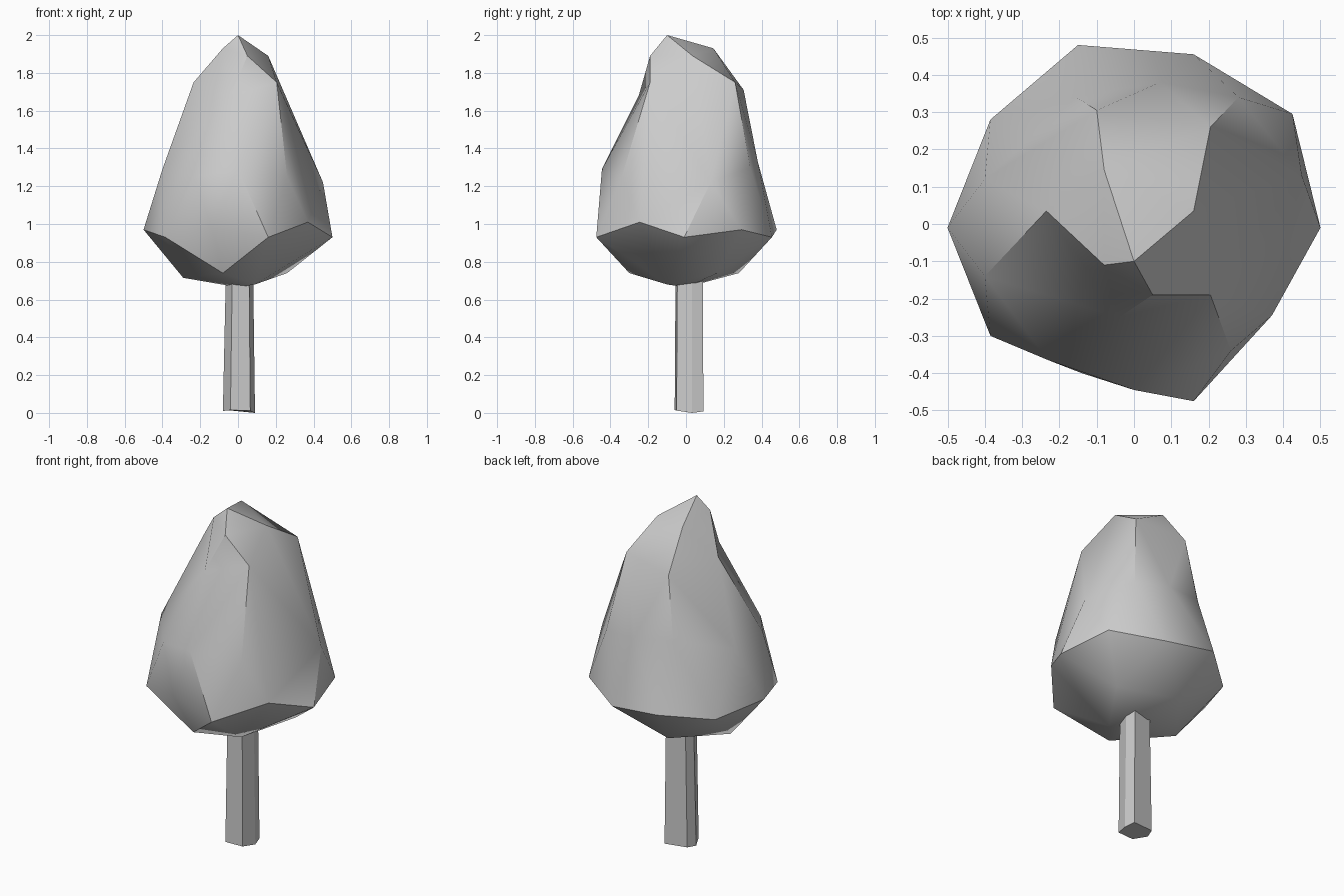
import bpy, bmesh, math
from mathutils import Vector


def make_object(name, bm):
    bmesh.ops.recalc_face_normals(bm, faces=bm.faces)
    mesh = bpy.data.meshes.new(name)
    bm.to_mesh(mesh)
    bm.free()
    ob = bpy.data.objects.new(name, mesh)
    bpy.context.collection.objects.link(ob)
    return ob


# Trunk: slightly tapered, uneven six-sided post with a crooked foot
section = ((-0.08, 0.02, 0.01), (-0.04, -0.06, 0.015), (0.065, -0.05, 0.012),
           (0.09, 0.032, 0.0), (0.075, 0.092, 0.008), (-0.06, 0.075, 0.015))
bm = bmesh.new()
foot = [bm.verts.new(p) for p in section]
top = [bm.verts.new((0.004 + x * 0.84, 0.002 + y * 0.95, 0.78)) for x, y, z in section]
for i in range(6):
    j = (i + 1) % 6
    bm.faces.new((foot[i], foot[j], top[j], top[i]))
bm.faces.new(foot)
bm.faces.new(top)
make_object("trunk", bm)

# Crown: irregular rings, from the underside to the tip
crown = (
    # underside
    (0.0, 0.0, 0.665), (0.09, -0.10, 0.68), (-0.29, 0.0, 0.715),
    (-0.08, -0.30, 0.74), (0.26, 0.165, 0.74), (-0.08, 0.28, 0.74),
    # widest ring
    (0.50, -0.01, 0.93), (0.425, 0.295, 0.97), (0.16, 0.455, 0.93),
    (-0.15, 0.48, 0.97), (-0.385, 0.28, 0.93), (-0.50, -0.01, 0.97),
    (-0.385, -0.30, 0.93), (-0.14, -0.40, 0.98), (0.16, -0.475, 0.93),
    (0.37, -0.245, 1.01),
    # middle ring
    (0.45, 0.13, 1.22), (0.28, 0.34, 1.30), (0.07, 0.38, 1.33),
    (-0.155, 0.34, 1.35), (-0.40, 0.12, 1.29), (-0.40, -0.14, 1.29),
    (-0.23, -0.365, 1.25), (0.0, -0.445, 1.29), (0.26, -0.34, 1.25),
    # shoulder ring
    (0.205, 0.26, 1.75), (-0.10, 0.305, 1.71), (-0.235, 0.035, 1.75),
    (-0.04, -0.25, 1.68), (0.205, -0.19, 1.75),
    # tip
    (-0.08, 0.145, 1.93), (0.16, 0.035, 1.89), (0.05, -0.19, 1.89),
    (-0.08, -0.11, 1.93), (0.0, -0.10, 2.0),
)
# Skin the points on a sphere first, then move them to their real places
bm = bmesh.new()
verts = []
for p in crown:
    verts.append(bm.verts.new(Vector((p[0], p[1], (p[2] - 1.25) * 0.6)).normalized()))
bmesh.ops.convex_hull(bm, input=verts)
for v, p in zip(verts, crown):
    v.co = p
# Turn the ridge edge on the front left shoulder into a shallow valley
for e in list(bm.edges):
    if set(e.verts) == {verts[33], verts[21]}:
        bmesh.ops.rotate_edges(bm, edges=[e], use_ccw=False)
        break
foliage = make_object("foliage", bm)
bpy.context.view_layer.objects.active = foliage
foliage.select_set(True)
bpy.ops.object.shade_smooth_by_angle(angle=math.radians(34))
